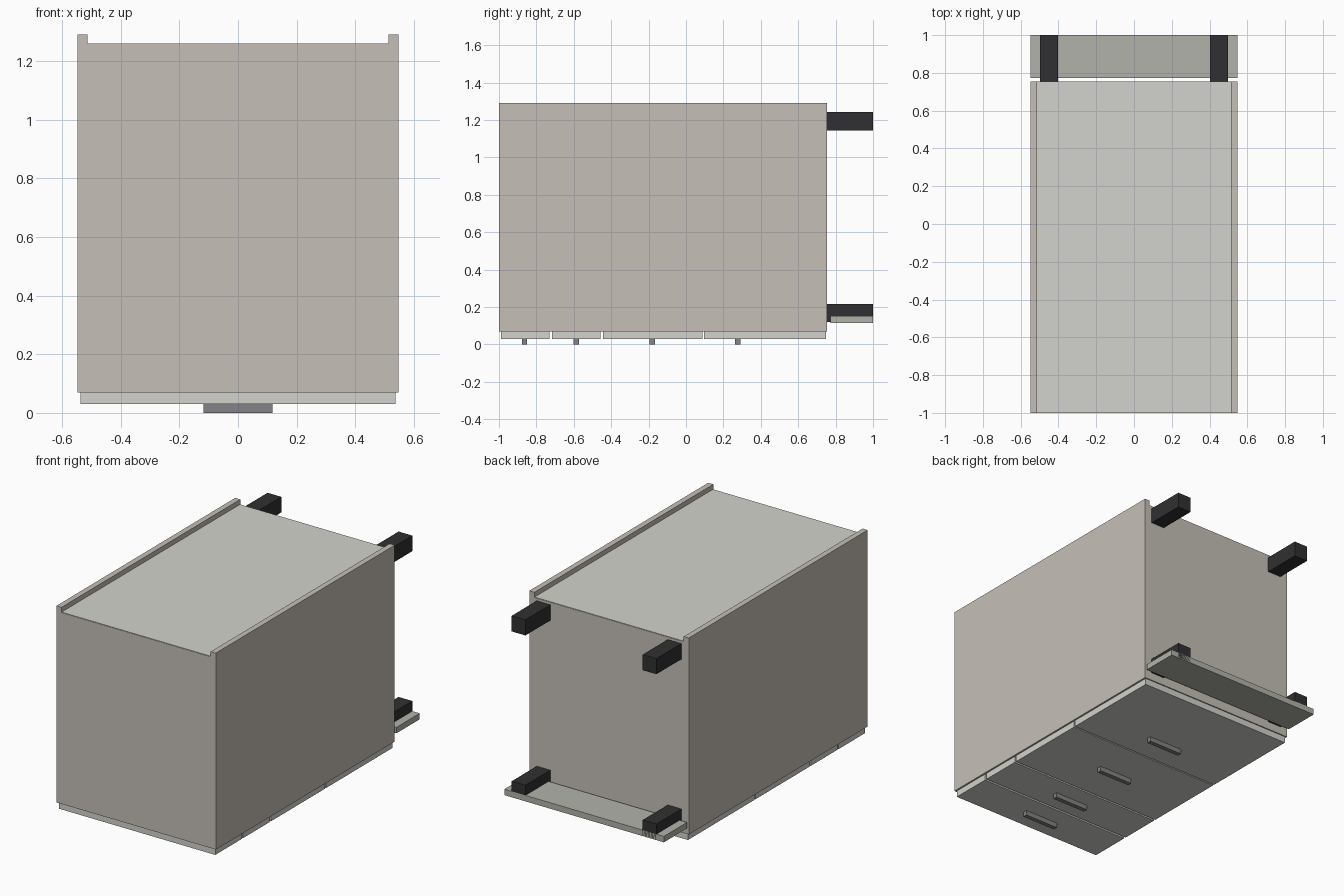
import bpy
import bmesh

if "Cube" in bpy.data.objects:
    bpy.data.objects.remove(bpy.data.objects["Cube"])


def material(name, rgb):
    m = bpy.data.materials.new(name)
    m.diffuse_color = (*rgb, 1)
    m.use_nodes = True
    m.node_tree.nodes["Principled BSDF"].inputs["Base Color"].default_value = m.diffuse_color
    return m


CARCASS = material("warm_grey", (0.56, 0.52, 0.47))
PANEL = material("pale_grey", (0.65, 0.65, 0.61))
PLINTH = material("mid_grey", (0.45, 0.45, 0.41))
METAL = material("handle_grey", (0.23, 0.23, 0.24))
BLACK = material("black", (0.03, 0.03, 0.032))


def box(name, x, y, z, mat):
    """Box from (min, max) ranges on each axis."""
    bm = bmesh.new()
    bmesh.ops.create_cube(bm, size=1)
    for v in bm.verts:
        v.co = [r[0] if c < 0 else r[1] for c, r in zip(v.co, (x, y, z))]
    me = bpy.data.meshes.new(name)
    bm.to_mesh(me)
    bm.free()
    me.materials.append(mat)
    ob = bpy.data.objects.new(name, me)
    bpy.context.collection.objects.link(ob)
    return ob


W, T = 0.548, 0.035           # half width, board thickness
IN = W - T
Y0, Y1 = -1.0, 0.755          # cabinet top and bottom (it lies on its front)
Z0, Z1 = 0.07, 1.29           # cabinet front and rear

# Carcass boards
for side, s in (("left", -1), ("right", 1)):
    box(f"{side}_side_panel", sorted((s * IN, s * W)), (Y0, Y1), (Z0, Z1), CARCASS)
box("top_panel", (-IN, IN), (Y0, Y0 + T), (Z0, 1.257), CARCASS)
box("bottom_panel", (-IN, IN), (Y1 - T, Y1), (Z0, 1.257), CARCASS)
box("back_panel", (-IN, IN), (Y0 + 0.002, Y1 - 0.002), (1.24, 1.26), PANEL)

# Drawer fronts, each with a bar handle and a rail behind the gap
drawers = [(-0.99, -0.73, -0.863), (-0.717, -0.457, -0.587),
           (-0.445, 0.087, -0.18), (0.096, 0.748, 0.277)]
for i, (a, b, h) in enumerate(drawers, 1):
    box(f"drawer_front_{i}", (-0.537, 0.537), (a, b), (0.03, Z0), PANEL)
    box(f"drawer_handle_{i}", (-0.118, 0.118), (h - 0.014, h + 0.014), (0, 0.032), METAL)
    if i < 4:
        box(f"drawer_rail_{i}", (-IN, IN), (b - 0.01, b + 0.025), (Z0 + 0.001, 0.3), CARCASS)

# Legs at the four corners
for side, s in (("left", -1), ("right", 1)):
    for pos, z in (("front", (0.12, 0.215)), ("rear", (1.145, 1.242))):
        box(f"{pos}_{side}_leg", sorted((s * 0.403, s * 0.497)), (Y1, 1.0), z, BLACK)

# Plinth board across the front legs
box("plinth", (-W, W), (0.772, 1.0), (0.115, 0.152), PLINTH)
